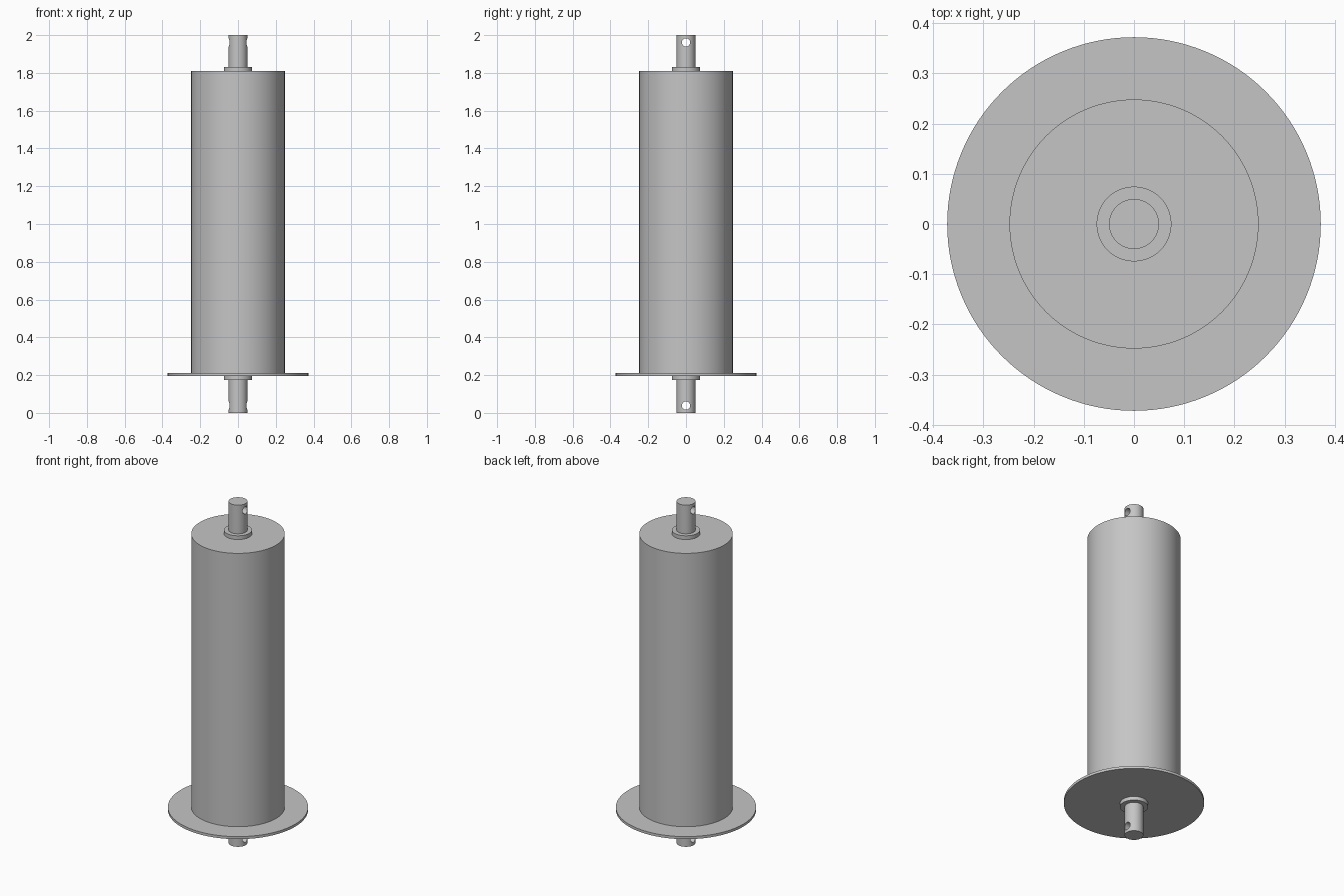
import bpy, math

if "Cube" in bpy.data.objects:
    bpy.data.objects.remove(bpy.data.objects["Cube"])

steel = bpy.data.materials.new("steel grey")
steel.diffuse_color = (0.56, 0.56, 0.56, 1)
steel.use_nodes = True
steel.node_tree.nodes["Principled BSDF"].inputs["Base Color"].default_value = steel.diffuse_color


def cylinder(name, radius, z0, z1, sides=96):
    """Upright smooth-sided cylinder between two heights."""
    bpy.ops.mesh.primitive_cylinder_add(vertices=sides, radius=radius, depth=z1 - z0,
                                        location=(0, 0, (z0 + z1) / 2))
    ob = bpy.context.object
    ob.name = name
    ob.data.materials.append(steel)
    return ob


def smooth(ob):
    bpy.ops.object.select_all(action='DESELECT')
    ob.select_set(True)
    bpy.context.view_layer.objects.active = ob
    bpy.ops.object.shade_smooth_by_angle(angle=math.radians(30))


def shaft(name, z0, z1, hole_z):
    """Stub shaft with a pin hole drilled along x."""
    ob = cylinder(name, 0.0497, z0, z1)
    bpy.ops.mesh.primitive_cylinder_add(vertices=48, radius=0.022, depth=0.3,
                                        location=(0, 0, hole_z),
                                        rotation=(0, math.pi / 2, 0))
    drill = bpy.context.object
    drill.name = name + "_drill"
    drill.data.materials.append(steel)
    drill.hide_render = True
    mod = ob.modifiers.new("pin hole", 'BOOLEAN')
    mod.operation = 'DIFFERENCE'
    mod.solver = 'EXACT'
    mod.object = drill
    bpy.context.view_layer.objects.active = ob
    bpy.ops.object.modifier_apply(modifier=mod.name)
    bpy.data.objects.remove(drill, do_unlink=True)
    return ob


parts = [
    # main roller and the wide disc under it
    cylinder("roller_drum", 0.248, 0.21, 1.81, 128),
    cylinder("flange_disc", 0.372, 0.195, 0.21, 128),
    # collars at each end
    cylinder("upper_collar", 0.0745, 1.81, 1.832),
    cylinder("lower_collar", 0.0745, 0.173, 0.195),
    # drilled stub shafts
    shaft("upper_shaft", 1.832, 2.0, 1.961),
    shaft("lower_shaft", 0.0, 0.173, 0.039),
]
for part in parts:
    smooth(part)
